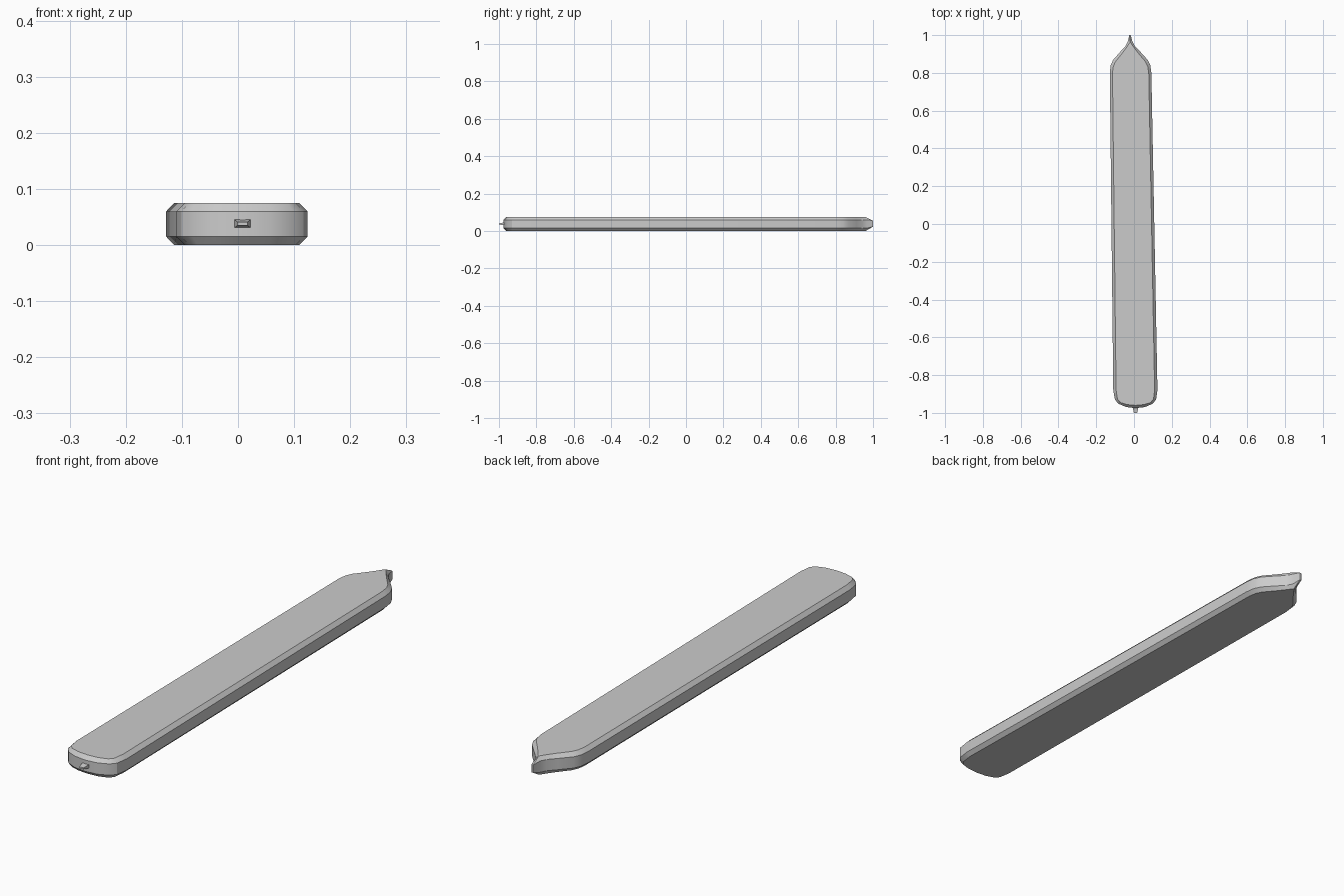
import bpy, bmesh

cube = bpy.data.objects.get("Cube")
if cube:
    bpy.data.objects.remove(cube)

# Single plain material
grey = bpy.data.materials.new("plain grey")
grey.use_nodes = True
colour = (0.6, 0.6, 0.6, 1)
grey.diffuse_color = colour
grey.node_tree.nodes["Principled BSDF"].inputs["Base Color"].default_value = colour

HEIGHT = 0.075
BEVEL = 0.015

# Half outlines from the rounded front to the pointed back: half width, y
SIDE = [(0, -.975), (.05, -.969), (.09, -.952), (.109, -.93), (.117, -.88),
        (.110, .80), (.105, .84), (.092, .868), (.053, .912), (.024, .943),
        (.012, .967), (.004, 1.0)]
FACE = [(0, -.96), (.045, -.956), (.08, -.945), (.095, -.928), (.102, -.88),
        (.096, .80), (.091, .835), (.079, .86), (.042, .905), (.018, .937),
        (.005, .956), (.001, .96)]


def axis_x(y):
    """The board lies slightly turned from the y axis."""
    return -0.006 - 0.015 * y


def mirrored(half):
    return half + [(-w, y) for w, y in reversed(half[1:])]


def make_object(name, rings):
    """Skin closed rings of (x, y, z) points and cap both ends."""
    bm = bmesh.new()
    loops = [[bm.verts.new(p) for p in ring] for ring in rings]
    n = len(loops[0])
    for a, b in zip(loops, loops[1:]):
        for i in range(n):
            j = (i + 1) % n
            bm.faces.new((a[i], a[j], b[j], b[i]))
    bm.faces.new(loops[0])
    bm.faces.new(loops[-1])
    bmesh.ops.recalc_face_normals(bm, faces=bm.faces)
    mesh = bpy.data.meshes.new(name)
    bm.to_mesh(mesh)
    bm.free()
    mesh.materials.append(grey)
    obj = bpy.data.objects.new(name, mesh)
    bpy.context.collection.objects.link(obj)
    return obj


def ring(half, z_of):
    return [(axis_x(y) + w, y, z_of(y)) for w, y in mirrored(half)]


def lower_edge(y):
    # The side band narrows toward the back tip
    return BEVEL + max(0, y - .967) * 0.25


# Chamfered board with its beak-like back tip
board = make_object("board", [
    ring(FACE, lambda y: 0),
    ring(SIDE, lower_edge),
    ring(SIDE, lambda y: HEIGHT - lower_edge(y) + max(0, y - .967) * 0.1),
    ring(FACE, lambda y: HEIGHT),
])

# Small tapered peg on the front end
def peg_ring(y, half_w, half_h):
    cx, cz = 0.008, 0.038
    return [(cx + sx * half_w, y, cz + sz * half_h)
            for sx, sz in ((-1, -1), (1, -1), (1, 1), (-1, 1))]


peg = make_object("front_peg", [
    peg_ring(-.955, .015, .008),
    peg_ring(-.976, .014, .007),
    peg_ring(-1.0, .009, .003),
])

# Smooth the rounded ends while keeping the chamfers crisp
bpy.ops.object.select_all(action='DESELECT')
board.select_set(True)
bpy.context.view_layer.objects.active = board
bpy.ops.object.shade_smooth_by_angle(angle=0.5)
